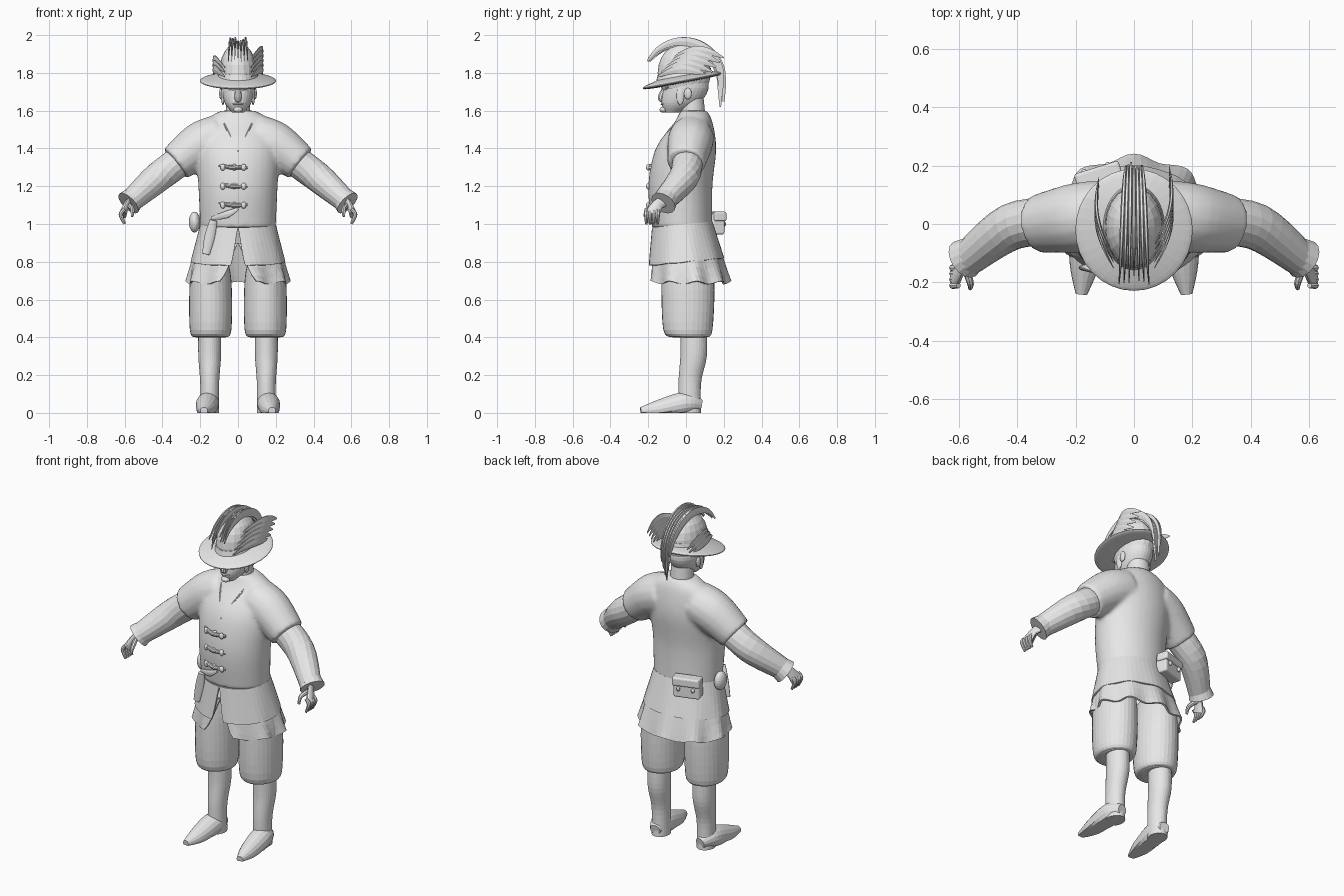
import bpy, bmesh, random
from math import sin, cos, pi, radians
from mathutils import Vector, Matrix

random.seed(4)
if "Cube" in bpy.data.objects:
    bpy.data.objects.remove(bpy.data.objects["Cube"])

GREY = (.8, .8, .8, 1)
grey = bpy.data.materials.new("plain_grey")
grey.use_nodes = True
grey.diffuse_color = GREY
grey.node_tree.nodes["Principled BSDF"].inputs["Base Color"].default_value = GREY
AXIS_X, AXIS_Y, AXIS_Z = Matrix.Identity(3)
SIDES = {"left": 1, "right": -1}
parts = []


def finish(name, bm):
    """Turn a bmesh into a named grey object."""
    bmesh.ops.recalc_face_normals(bm, faces=bm.faces)
    mesh = bpy.data.meshes.new(name)
    bm.to_mesh(mesh)
    bm.free()
    mesh.materials.append(grey)
    ob = bpy.data.objects.new(name, mesh)
    bpy.context.collection.objects.link(ob)
    parts.append(ob)
    return ob


def spline(points, steps=5):
    """Smooth curve through points of any dimension."""
    p = [Vector(point) for point in points]
    p = [p[0], *p, p[-1]]
    curve = []
    for before, start, end, after in zip(p, p[1:], p[2:], p[3:]):
        for i in range(steps):
            t = i / steps
            smooth = t * t * (3 - t - t)
            ease_in, ease_out = t * (1 - t) ** 2 / 2, t * t * (t - 1) / 2
            curve.append(start.lerp(end, smooth) + (end - before) * ease_in + (after - start) * ease_out)
    return curve + [p[-1]]


def loft(name, frames, sides, gap=None, wave=0, tilt=0):
    """Skin rings given as (centre, half axis, half axis); gap leaves a widening slit at the front."""
    bm = bmesh.new()
    rings = []
    for i, (centre, u, v) in enumerate(frames):
        along = i / (len(frames) - 1)
        slit = radians(gap * along) if gap else 0
        ring = []
        for k in range(sides + 1 if gap else sides):
            angle = slit - pi / 2 + (pi - slit) * 2 * k / sides
            ripple = wave * along * sin(angle * 9)
            co = centre + (u * cos(angle) + v * sin(angle)) * (1 + ripple)
            co.z = max(0, co.z + tilt * co.y + ripple / 6)
            ring.append(bm.verts.new(co))
        rings.append(ring)
    for low, high in zip(rings, rings[1:]):
        for k in range(sides):
            j = (k + 1) % len(low)
            bm.faces.new((low[k], low[j], high[j], high[k]))
    if not gap:
        bm.faces.new(rings[0])
        bm.faces.new(rings[-1])
    ob = finish(name, bm)
    if gap:
        ob.modifiers.new("cloth", "SOLIDIFY").thickness = .01
    return ob


def column(name, rows, x=0, sides=32, **options):
    """Upright shape from rows of (height, depth position, half width, half depth)."""
    frames = [(Vector((x, y, z)), AXIS_X * width, AXIS_Y * depth) for z, y, width, depth in spline(rows)]
    return loft(name, frames, sides, **options)


def limb(name, points, hint=AXIS_Z, flat=1, side=1, sides=16):
    """Tube along points of (x, y, z, radius), flattened by a factor and mirrored by side."""
    path = spline(points)
    frames = []
    for i, (x, y, z, radius) in enumerate(path):
        ahead = path[min(i + 1, len(path) - 1)] - path[max(i - 1, 0)]
        u = ahead.to_3d().cross(hint).normalized()
        v = u.cross(ahead.to_3d()).normalized()
        frames.append((Vector((x, y, z)), u * radius, v * radius * flat))
    for frame in frames:
        for vector in frame:
            vector.x *= side
    return loft(name, frames, sides)


def ball(name, place, size):
    bm = bmesh.new()
    bmesh.ops.create_uvsphere(bm, u_segments=20, v_segments=12, radius=1,
                              matrix=Matrix.LocRotScale(Vector(place), None, Vector(size)))
    return finish(name, bm)


def box(name, place, size, turn):
    bm = bmesh.new()
    bmesh.ops.create_cube(bm, size=1, matrix=Matrix.Translation(place) @ Matrix.Rotation(turn, 4, "Z")
                          @ Matrix.Diagonal((*size, 1)))
    ob = finish(name, bm)
    bevel = ob.modifiers.new("soft_edges", "BEVEL")
    bevel.width, bevel.segments = .01, 3


# Jacket body and short sleeves, fused into one smooth skin
jacket = column("jacket", [(.98, -.02, .2, .16), (1.2, -.03, .21, .17), (1.4, 0, .22, .16),
                           (1.54, .04, .18, .1), (1.6, .04, .09, .07)])
sleeves = [limb(f"{name}_sleeve", [(.1, .03, 1.46, .12), (.2, .02, 1.42, .12), (.33, 0, 1.32, .1)], side=s)
           for name, s in SIDES.items()]
with bpy.context.temp_override(active_object=jacket, object=jacket, selected_objects=[jacket, *sleeves],
                               selected_editable_objects=[jacket, *sleeves]):
    bpy.ops.object.join()
parts = [jacket]
fuse = jacket.modifiers.new("fuse", "REMESH")
fuse.mode, fuse.voxel_size, fuse.use_smooth_shade = "VOXEL", .012, True
relax = jacket.modifiers.new("relax", "SMOOTH")
relax.iterations, relax.factor = 6, .5

# Jacket skirt and shirt hem, both split at the front
column("jacket_skirt", [(1, -.02, .2, .16), (.8, 0, .25, .2)], sides=48, gap=9, tilt=.1, wave=.01)
column("shirt_hem", [(.9, 0, .22, .17), (.69, .02, .27, .21)], sides=64, gap=20, wave=.05)

for name, s in SIDES.items():
    # Breeches and boots
    column(f"{name}_breeches", [(.4, .02, .08, .09), (.44, .01, .11, .13), (.7, .01, .11, .14),
                                (.85, 0, .08, .12)], x=s * .145)
    column(f"{name}_boot", [(.45, .04, .06, .07), (.3, .04, .06, .07), (.16, .02, .05, .06),
                            (0, .02, .05, .06)], x=s * .15)
    limb(f"{name}_foot", [(.15, .08, .04, .03), (.16, 0, .05, .06), (.17, -.14, .02, .05),
                          (.18, -.24, .01, .02)], side=s)

    # Forearm, cuff and hand
    limb(f"{name}_forearm", [(.27, .01, 1.36, .08), (.42, -.01, 1.25, .08), (.57, -.12, 1.12, .06)], side=s)
    limb(f"{name}_cuff", [(.55, -.1, 1.14, .06), (.58, -.12, 1.11, .07)], side=s)
    limb(f"{name}_palm", [(.57, -.12, 1.12, .03), (.59, -.15, 1.1, .03), (.61, -.18, 1.05, .04)],
         hint=AXIS_X, flat=.5, side=s)
    for k in range(4):
        y = -.15 - k * .02
        limb(f"{name}_finger_{k}", [(.6, y, 1.08, .01), (.62, y, 1.05, .012), (.6, y, 1, .007)],
             hint=AXIS_Y, side=s, sides=8)
    limb(f"{name}_thumb", [(.58, -.14, 1.1, .014), (.56, -.2, 1.08, .012), (.56, -.22, 1.04, .007)],
         hint=AXIS_X, side=s, sides=8)

    # Paired face parts and collar edge
    ball(f"{name}_ear", (s * .09, .01, 1.69), (.01, .02, .03))
    ball(f"{name}_eye", (s * .03, -.1, 1.7), (.014, .01, .008))
    ball(f"{name}_brow", (s * .04, -.1, 1.725), (.03, .014, .008))
    ball(f"{name}_sideburn", (s * .08, -.03, 1.68), (.01, .02, .05))
    limb(f"{name}_lapel", [(.1, .02, 1.58, .01), (.06, -.08, 1.5, .01), (0, -.16, 1.38, .008)],
         hint=AXIS_X, flat=.5, side=s, sides=8)

# Neck, head and face
column("neck", [(1.5, .04, .07, .07), (1.7, .03, .06, .06)])
column("head", [(1.59, -.07, .03, .04), (1.64, -.03, .07, .1), (1.72, 0, .09, .12), (1.8, 0, .08, .1)])
limb("nose", [(0, -.11, 1.73, .01), (0, -.13, 1.67, .02), (0, -.12, 1.65, .01)], hint=AXIS_X, sides=10)
ball("mouth", (0, -.12, 1.635), (.03, .014, .007))
ball("chin", (0, -.12, 1.605), (.025, .02, .016))

# Wide-brimmed hat
column("hat_brim", [(1.79, -.02, .1, .13), (1.77, -.02, .19, .2), (1.755, -.02, .19, .2), (1.75, -.02, .1, .13)],
       tilt=.19)
ball("hat_crown", (0, -.01, 1.8), (.1, .14, .16))
column("hat_band", [(1.77, -.01, .11, .15), (1.81, -.01, .1, .14)], tilt=.15)

# Crest plume arching over the crown and trailing behind
for k in range(-3, 4):
    reach = .22 - random.uniform(0, .02)
    tail = radians(-40 + 12 * abs(k))
    front = radians(150 - random.uniform(0, 12))
    feather = []
    for i in range(8):
        t = i / 7
        angle = front + (tail - front) * t
        width = .005 + .022 * sin(pi * t)
        feather.append((k * .017 * (1 - t / 2), reach * cos(max(angle, 0)) - .02,
                        1.75 + reach * sin(angle), width))
    limb(f"crest_feather_{k + 3}", feather, hint=AXIS_X, flat=.3, sides=6)

# Feathers swept back along both sides of the crown
for name, count in (("left", 5), ("right", 3)):
    for k in range(count):
        feather = []
        for i in range(5):
            t = i / 4
            bow = sin(pi * t)
            feather.append((.07 + .05 * t + .03 * bow, k * .02 - .15 + .27 * t,
                            1.78 + k * .025 + .04 * bow, .004 + .022 * bow))
        limb(f"{name}_side_feather_{k}", feather, hint=AXIS_X, flat=.25, side=SIDES[name], sides=6)

# Knotted fasteners down the chest
for k in range(3):
    z = 1.1 + k * .1
    limb(f"toggle_bar_{k}", [(-.1, -.17, z + .01, .006), (-.03, -.2, z, .012), (.05, -.19, z, .008)], sides=10)
    for x in (-.08, -.02, .03):
        ball(f"toggle_knot_{k}", (x, -.195 - x / 8, z), (.014, .012, .018))
limb("jacket_overlap", [(0, -.2, 1.08, .008), (-.06, -.19, 1.05, .02), (-.14, -.15, 1.03, .01)],
     hint=AXIS_Y, flat=.5, sides=10)

# Knife sheath and pouches
limb("knife_sheath", [(-.13, -.16, 1.02, .02), (-.15, -.15, .93, .028), (-.17, -.15, .84, .02)],
     hint=AXIS_Y, flat=.5)
ball("hip_pouch", (-.23, 0, 1.01), (.03, .045, .055))
box("back_pouch", (-.12, .15, 1), (.15, .07, .11), turn=.3)
box("back_pouch_flap", (-.12, .16, 1.04), (.16, .07, .05), turn=.3)
for shift in (-.04, .04):
    ball("back_pouch_button", (shift - .13, .19 + shift * .3, 1), (.01, .01, .014))

# Smooth shading with sharp creases kept
for ob in bpy.context.view_layer.objects:
    ob.select_set(ob in parts)
bpy.context.view_layer.objects.active = jacket
bpy.ops.object.shade_smooth_by_angle(angle=radians(50))
